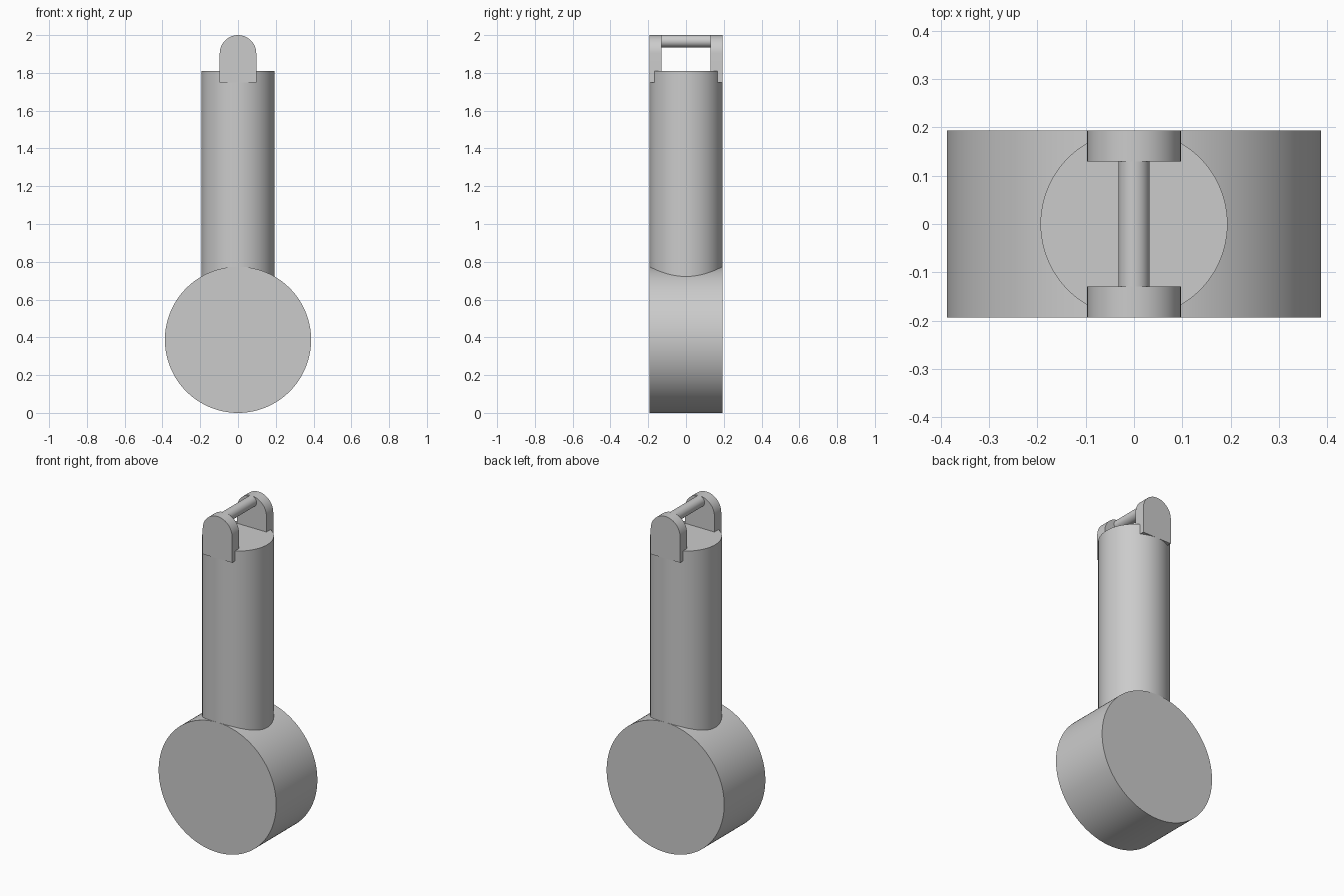
import bpy, bmesh, math
from mathutils import Matrix

default = bpy.data.objects.get("Cube")
if default:
    bpy.data.objects.remove(default, do_unlink=True)

# Single grey finish
grey = bpy.data.materials.new("plain grey")
grey.use_nodes = True
colour = (0.6, 0.6, 0.6, 1)
grey.diffuse_color = colour
grey.node_tree.nodes["Principled BSDF"].inputs["Base Color"].default_value = colour

R = 0.387            # disc radius; the other sizes are fractions of it
HALF = R / 2         # shaft radius and half depth
LUG = R / 4          # lug half width
PIN = R / 12         # cross pin radius
SHAFT_TOP = 1.81
LUG_BASE = 1.75


def finish(name, bm):
    bmesh.ops.recalc_face_normals(bm, faces=bm.faces)
    mesh = bpy.data.meshes.new(name)
    bm.to_mesh(mesh)
    bm.free()
    mesh.materials.append(grey)
    obj = bpy.data.objects.new(name, mesh)
    bpy.context.collection.objects.link(obj)
    bpy.ops.object.select_all(action="DESELECT")
    obj.select_set(True)
    bpy.context.view_layer.objects.active = obj
    bpy.ops.object.shade_smooth_by_angle(angle=math.radians(30))
    return obj


def cylinder(name, radius, depth, z, along_y=False, sides=96):
    bm = bmesh.new()
    turn = Matrix.Rotation(math.pi / 2, 4, "X") if along_y else Matrix()
    bmesh.ops.create_cone(bm, cap_ends=True, segments=sides, radius1=radius,
                          radius2=radius, depth=depth,
                          matrix=Matrix.Translation((0, 0, z)) @ turn)
    return finish(name, bm)


def lug(name, y, thickness):
    # Arched plate: straight sides with a half-round top
    arc = [math.pi * i / 32 for i in range(33)]
    outline = [(-LUG, LUG_BASE), (LUG, LUG_BASE)]
    outline += [(LUG * math.cos(a), 2 - LUG + LUG * math.sin(a)) for a in arc]
    bm = bmesh.new()
    face = bm.faces.new([bm.verts.new((x, y, z)) for x, z in outline])
    out = bmesh.ops.extrude_face_region(bm, geom=[face])["geom"]
    moved = [v for v in out if isinstance(v, bmesh.types.BMVert)]
    bmesh.ops.translate(bm, verts=moved, vec=(0, thickness, 0))
    return finish(name, bm)


# Round base lying across the depth, with the shaft rising out of it
cylinder("base_disc", R, 2 * HALF, R, along_y=True, sides=128)
cylinder("shaft", HALF, SHAFT_TOP - R, (SHAFT_TOP + R) / 2)

# Two arched lugs joined by a cross pin
lug_depth = R / 6
lug("front_lug", -HALF, lug_depth)
lug("back_lug", HALF, -lug_depth)
cylinder("cross_pin", PIN, 2 * HALF - lug_depth, 2 - PIN, along_y=True, sides=48)
